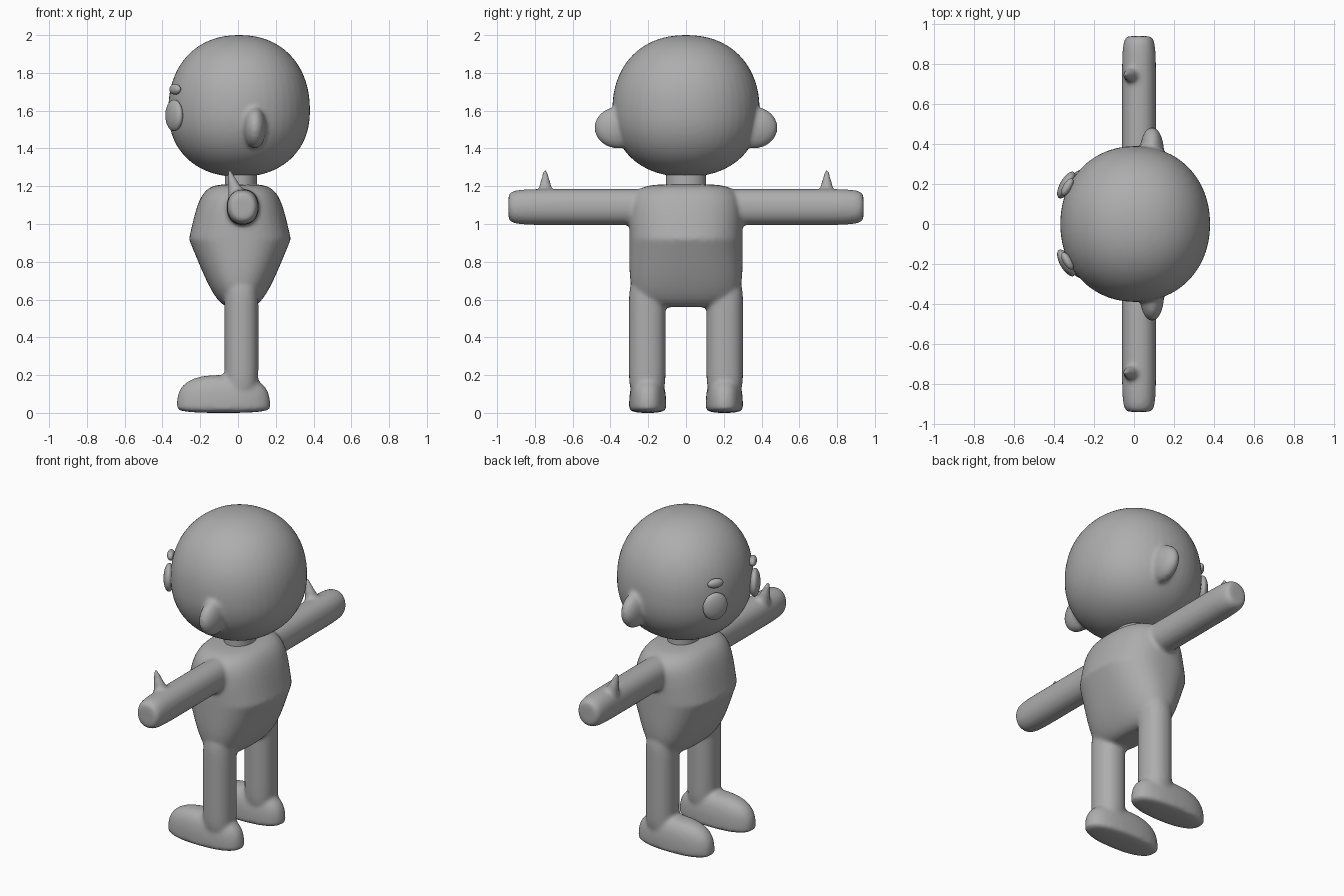
import bpy, bmesh, math
from mathutils import Matrix, Vector

cube = bpy.data.objects.get("Cube")
if cube:
    bpy.data.objects.remove(cube, do_unlink=True)

GREY = (0.42, 0.42, 0.42, 1)
clay = bpy.data.materials.new("clay grey")
clay.use_nodes = True
clay.diffuse_color = GREY
clay.node_tree.nodes["Principled BSDF"].inputs["Base Color"].default_value = GREY

UPRIGHT = Matrix()
SIDEWAYS = Matrix.Rotation(math.radians(90), 4, "X")


def solid(bm, centre, radii, low=None, ring=2.0, side=2.0, taper=(0, 0), turn=UPRIGHT):
    """Add a rounded solid to the mesh.

    ring and side set how boxy the cross-section and the profile are,
    low is the depth below the centre, and taper narrows the front-to-back
    width towards the top and the bottom.
    """
    made = bmesh.ops.create_uvsphere(bm, u_segments=48, v_segments=40, radius=1)
    width, breadth, height = radii
    for vert in made["verts"]:
        x, y, z = vert.co
        around = (abs(x) ** ring + abs(y) ** ring) ** (1 / ring)
        p = vert.co / (around ** side + abs(z) ** side) ** (1 / side)
        above = p.z >= 0
        narrow = 1 - taper[0 if above else 1] * abs(p.z)
        tall = height if above or low is None else low
        vert.co = Vector(centre) + turn @ Vector(
            (p.x * width * narrow, p.y * breadth, p.z * tall))


def finish(name, bm, fuse=False):
    """Turn the mesh into an object, optionally fusing its parts into one skin."""
    bmesh.ops.recalc_face_normals(bm, faces=bm.faces)
    mesh = bpy.data.meshes.new(name)
    bm.to_mesh(mesh)
    bm.free()
    mesh.materials.append(clay)
    mesh.shade_smooth()
    part = bpy.data.objects.new(name, mesh)
    bpy.context.collection.objects.link(part)
    if fuse:
        skin = part.modifiers.new("fuse", "REMESH")
        skin.mode = "VOXEL"
        skin.voxel_size = 0.012
        skin.use_smooth_shade = True
        soften = part.modifiers.new("soften", "SMOOTH")
        soften.factor = 0.5
        soften.iterations = 6


# Body: torso, then the mirrored limbs
body = bmesh.new()
solid(body, (0.01, 0, 0.92), (0.27, 0.3, 0.29), low=0.36, ring=2.4, side=5, taper=(0.25, 0.55))
for s in (1, -1):
    # Arm
    solid(body, (0.025, s * 0.5, 1.09), (0.085, 0.095, 0.44), ring=2.2, side=8, turn=SIDEWAYS)
    # Thumb
    tilt = Matrix.Rotation(-0.3, 4, "Y")
    bmesh.ops.create_cone(body, cap_ends=True, segments=24, radius1=0.05, radius2=0.01, depth=0.16,
                          matrix=Matrix.Translation((-0.025, s * 0.745, 1.21)) @ tilt)
    # Leg
    solid(body, (0.018, s * 0.205, 0.4), (0.09, 0.097, 0.3), ring=2.2, side=8)
    # Foot
    solid(body, (-0.077, s * 0.203, 0.03), (0.247, 0.098, 0.17), low=0.03, ring=2.4, side=2.8)
finish("body", body, fuse=True)

# Neck
neck = bmesh.new()
solid(neck, (0.015, 0, 1.23), (0.085, 0.105, 0.1), side=9)
finish("neck", neck)

# Head with ears
head = bmesh.new()
solid(head, (0.006, 0, 1.6), (0.375, 0.39, 0.4), low=0.35, ring=2.1, side=2.2)
for s in (1, -1):
    solid(head, (0.09, s * 0.36, 1.51), (0.06, 0.11, 0.125), turn=SIDEWAYS)
finish("head", head, fuse=True)

# Eyes and eyebrows: flattened balls that follow the face
for s, flank in ((1, "right"), (-1, "left")):
    facing = Matrix.Rotation(math.radians(-30 * s), 4, "Z")
    for name, centre, radii in (
            ("eye", (-0.338, s * 0.195, 1.575), (0.032, 0.075, 0.083)),
            ("eyebrow", (-0.333, s * 0.185, 1.713), (0.022, 0.048, 0.028))):
        pad = bmesh.new()
        solid(pad, centre, radii, turn=facing)
        finish(flank + "_" + name, pad)
